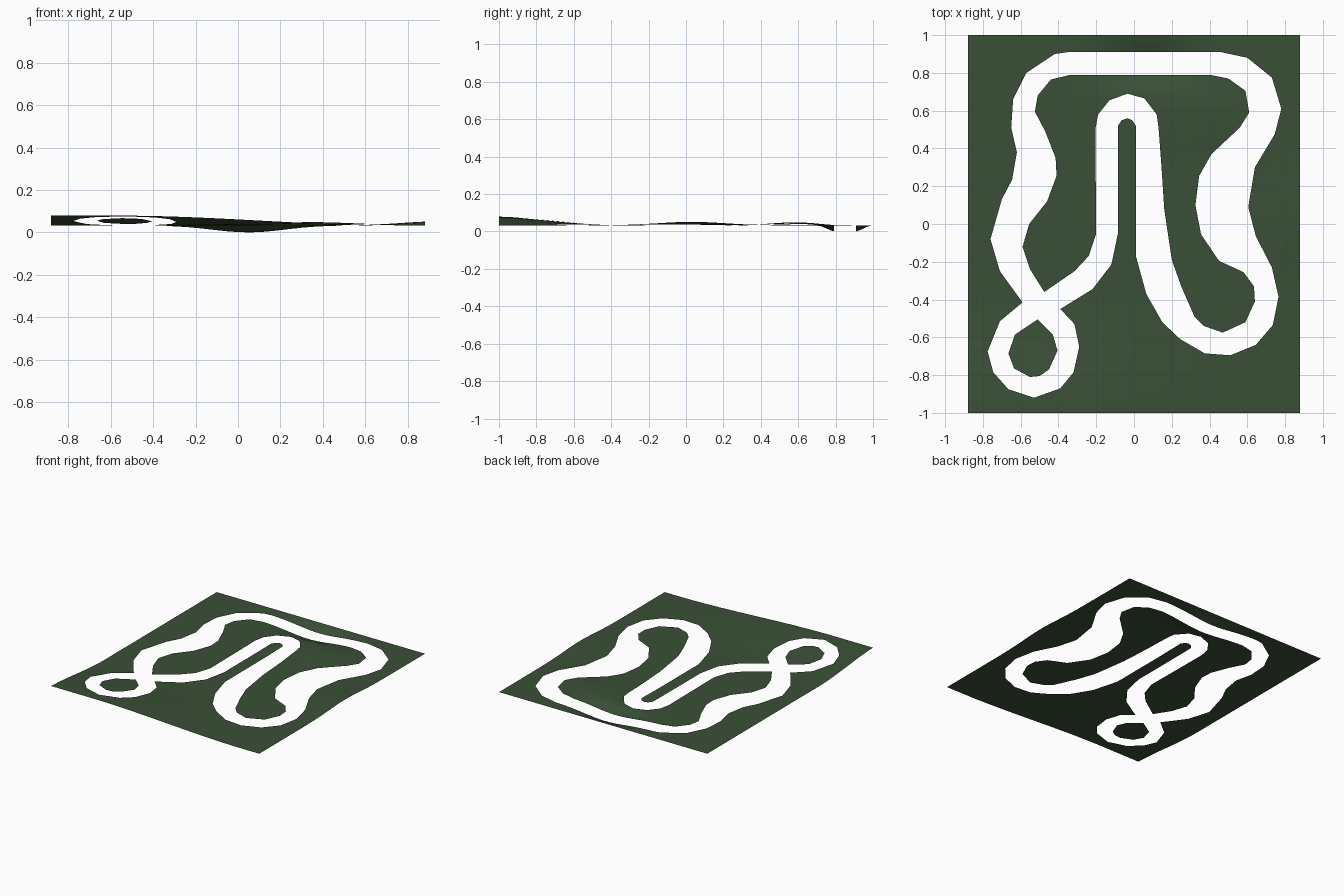
import bpy, bmesh, math
from mathutils import Vector

grass = bpy.data.materials.new("dark grass green")
grass.diffuse_color = (0.042, 0.08, 0.038, 1)

# Outer edge of the road-shaped gap, running clockwise from the crossing
outer_edge = [
    (-.59, -.415), (-.71, -.25), (-.76, -.08), (-.70, .13), (-.645, .235), (-.62, .38),
    (-.65, .51), (-.64, .66), (-.57, .80), (-.42, .90), (-.35, .91), (.46, .91),
    (.60, .88), (.73, .775), (.78, .61), (.745, .475), (.64, .30), (.605, .09),
    (.645, -.065), (.73, -.23), (.765, -.385), (.735, -.535), (.645, -.64), (.51, -.695),
    (.375, -.685), (.245, -.61), (.15, -.52), (.065, -.37), (.01, -.17), (.01, .52),
    (-.01, .55), (-.035, .56), (-.065, .55), (-.085, .52), (-.085, -.05), (-.12, -.215),
    (-.22, -.345), (-.39, -.45), (-.315, -.53), (-.29, -.65), (-.32, -.785), (-.39, -.87),
    (-.53, -.92), (-.665, -.875), (-.745, -.785), (-.775, -.675), (-.71, -.515)]

# Inner edge, bounding the large infield
inner_edge = [
    (-.475, -.36), (-.55, -.24), (-.59, -.12), (-.555, 0), (-.46, .12), (-.41, .255),
    (-.415, .35), (-.47, .49), (-.525, .595), (-.51, .68), (-.44, .765), (-.335, .79),
    (.40, .79), (.50, .77), (.59, .705), (.61, .59), (.56, .51), (.41, .37),
    (.345, .255), (.325, .10), (.355, -.055), (.45, -.195), (.58, -.255), (.635, -.33),
    (.64, -.41), (.59, -.52), (.47, -.575), (.37, -.54), (.32, -.49), (.25, -.33),
    (.20, -.19), (.16, .08), (.145, .31), (.13, .51), (.12, .58), (.055, .665),
    (-.035, .69), (-.13, .655), (-.19, .58), (-.205, .50), (-.20, -.05), (-.24, -.17),
    (-.315, -.25)]

# Small island inside the loop
loop_edge = [
    (-.51, -.505), (-.43, -.585), (-.405, -.67), (-.45, -.77), (-.50, -.805), (-.55, -.81),
    (-.635, -.765), (-.665, -.685), (-.63, -.585)]

border = [(-.88, -1), (.88, -1), (.88, 1), (-.88, 1)]


def smooth(a, b, t):
    t = max(0, min(1, (t - a) / (b - a)))
    return t * t * (3 - 2 * t)


def bump(x, y, cx, cy, sx, sy):
    return math.exp(-((x - cx) / sx) ** 2 - ((y - cy) / sy) ** 2)


def height(x, y):
    """Rolling ground: raised front left corner, low hills, dip under the back straight."""
    z = 0.033
    z += 0.047 * smooth(-.35, -1.05, y) * smooth(.75, -.55, x)
    z += 0.020 * bump(x, y, .95, .03, .25, .25)
    z += 0.016 * bump(x, y, .35, .58, .3, .18)
    z -= 0.033 * bump(x, y, .05, .845, .24, 9) * smooth(.15, .06, abs(y - .845))
    return max(z, 0)


def ground(name, *outlines):
    """Fill outlines as a flat sheet, slice it into a grid and drape it on the hills."""
    bm = bmesh.new()
    for pts in outlines:
        vs = [bm.verts.new((x, y, 0)) for x, y in pts]
        for a, b in zip(vs, vs[1:] + vs[:1]):
            bm.edges.new((a, b))
    bmesh.ops.triangle_fill(bm, use_beauty=True, edges=bm.edges[:], normal=(0, 0, 1))
    for axis in (Vector((1, 0, 0)), Vector((0, 1, 0))):
        for i in range(-16, 17):
            bmesh.ops.bisect_plane(bm, geom=bm.verts[:] + bm.edges[:] + bm.faces[:],
                                   plane_co=axis * (i * 0.06 + 0.005), plane_no=axis)
    bmesh.ops.triangulate(bm, faces=bm.faces[:])
    for f in bm.faces:
        f.normal_update()
        if f.normal.z < 0:
            f.normal_flip()
    for v in bm.verts:
        v.co.z = height(v.co.x, v.co.y)
    for f in bm.faces:
        f.smooth = True
    me = bpy.data.meshes.new(name)
    bm.to_mesh(me)
    bm.free()
    me.materials.append(grass)
    bpy.context.collection.objects.link(bpy.data.objects.new(name, me))


ground("outer_ground", border, outer_edge)
ground("infield", inner_edge)
ground("loop_island", loop_edge)
